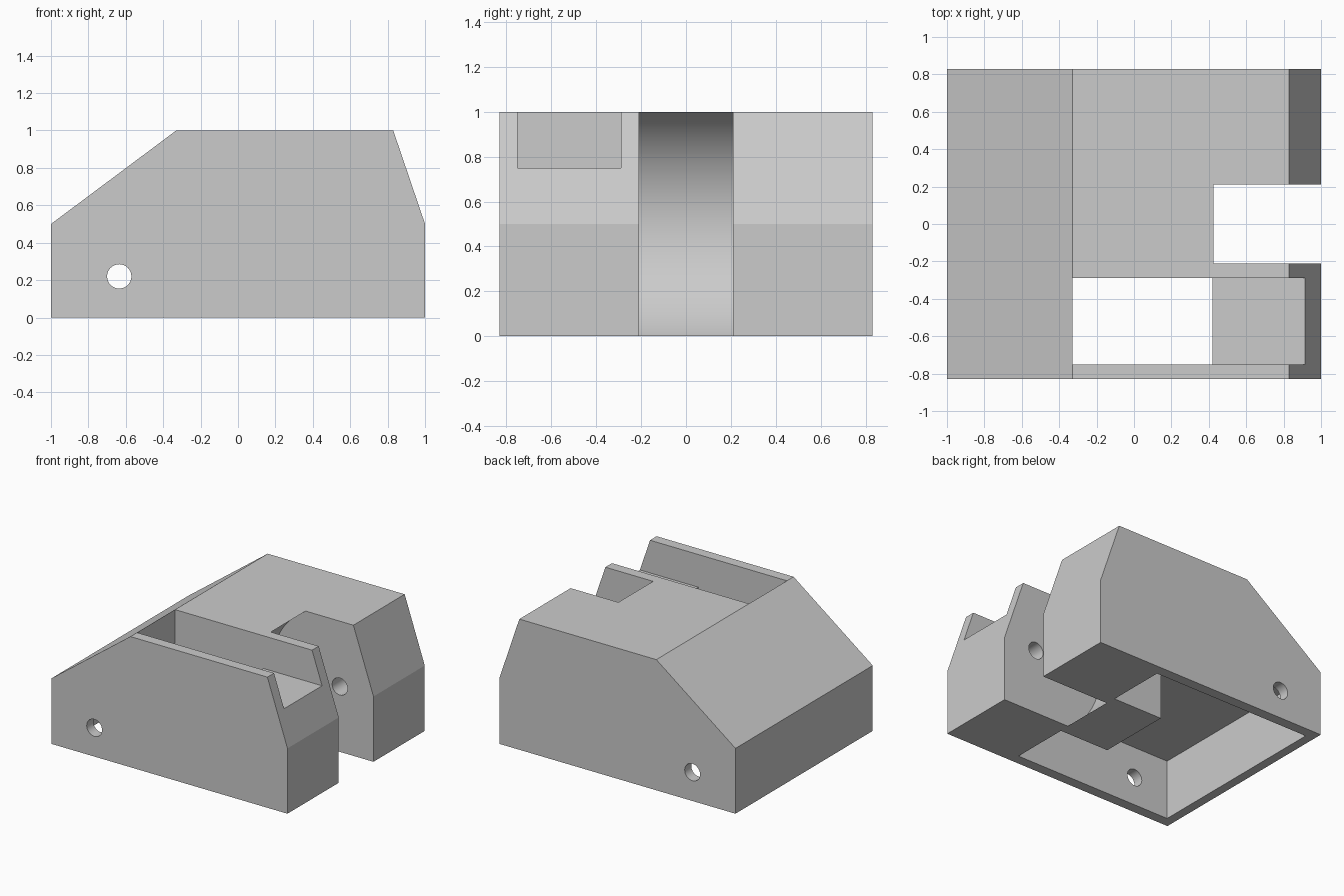
import bpy, bmesh, math
from mathutils import Vector

cube = bpy.data.objects.get("Cube")
if cube:
    bpy.data.objects.remove(cube, do_unlink=True)

grey = bpy.data.materials.new("plain_grey")
grey.use_nodes = True
grey.diffuse_color = (0.6, 0.6, 0.6, 1)
grey.node_tree.nodes["Principled BSDF"].inputs["Base Color"].default_value = (0.6, 0.6, 0.6, 1)


def prism(name, outline, low, high, axis="Y"):
    """Extrude an XZ outline along Y, or an XY outline along Z."""
    def place(a, b, c):
        return Vector((a, c, b)) if axis == "Y" else Vector((a, b, c))
    bm = bmesh.new()
    face = bm.faces.new([bm.verts.new(place(a, b, low)) for a, b in outline])
    new = bmesh.ops.extrude_face_region(bm, geom=[face])["geom"]
    bmesh.ops.translate(bm, verts=[v for v in new if isinstance(v, bmesh.types.BMVert)],
                        vec=place(0, 0, high - low))
    bmesh.ops.recalc_face_normals(bm, faces=bm.faces)
    mesh = bpy.data.meshes.new(name)
    bm.to_mesh(mesh)
    bm.free()
    mesh.materials.append(grey)
    obj = bpy.data.objects.new(name, mesh)
    bpy.context.collection.objects.link(obj)
    return obj


def circle(x, z, radius, sides):
    return [(x + radius * math.cos(math.tau * i / sides),
             z + radius * math.sin(math.tau * i / sides)) for i in range(sides)]


# Solid body with a long front slope and a steep end
body = prism("body", [(-1, 0), (1, 0), (1, 0.5), (0.83, 1), (-0.33, 1), (-1, 0.5)], -0.83, 0.83)

axle = (0.715, 0.5)
cutters = [
    # Hollow underside, leaving the wheel housing standing
    prism("underside_cutter", [(-0.93, -0.75), (0.42, -0.75), (0.42, -0.29), (0, -0.29),
                               (0, 0.29), (0.42, 0.29), (0.42, 0.75), (-0.93, 0.75)],
          -0.1, 0.46, "Z"),
    # Top opening with a raised shelf running out of the steep end
    prism("opening_cutter", [(-0.33, 0.3), (0.42, 0.3), (0.42, 0.75), (1.1, 0.75),
                             (1.1, 1.1), (-0.33, 1.1)], -0.75, -0.29),
    # Round wheel slot
    prism("wheel_slot_cutter", circle(*axle, 0.578, 128), -0.21, 0.21),
    # Blind axle hole and through pin hole
    prism("axle_hole_cutter", circle(*axle, 0.065, 32), -0.42, 0.42),
    prism("pin_hole_cutter", circle(-0.635, 0.22, 0.065, 32), -0.9, 0.9),
]

bpy.ops.object.select_all(action="DESELECT")
bpy.context.view_layer.objects.active = body
body.select_set(True)
for cutter in cutters:
    cutter.hide_render = True
    mod = body.modifiers.new(cutter.name, "BOOLEAN")
    mod.operation = "DIFFERENCE"
    mod.solver = "EXACT"
    mod.object = cutter
    bpy.ops.object.modifier_apply(modifier=mod.name)
for cutter in cutters:
    bpy.data.objects.remove(cutter, do_unlink=True)

bpy.ops.object.shade_smooth_by_angle(angle=math.radians(15))
